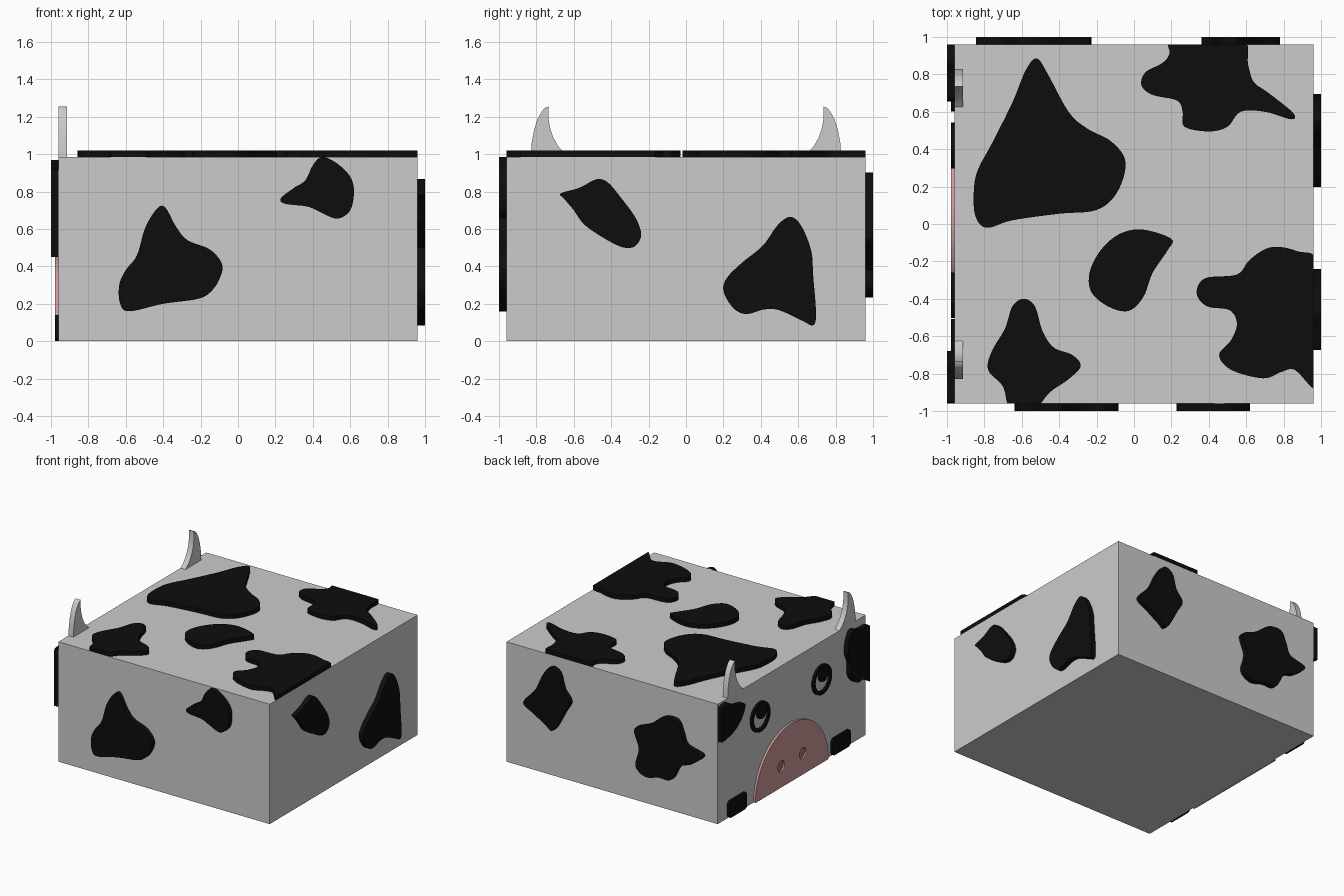
import bpy, math
from mathutils import Matrix, Vector

if "Cube" in bpy.data.objects:
    bpy.data.objects.remove(bpy.data.objects["Cube"])

H, TOP = 0.96, 0.985          # half width and height of the box
SIDES = {                      # plane: u axis, v axis, outward normal, distance
    "front": ((1, 0, 0), (0, 0, 1), (0, -1, 0), H),
    "back": ((-1, 0, 0), (0, 0, 1), (0, 1, 0), H),
    "right": ((0, 1, 0), (0, 0, 1), (1, 0, 0), H),
    "left": ((0, -1, 0), (0, 0, 1), (-1, 0, 0), H),
    "top": ((1, 0, 0), (0, 1, 0), (0, 0, 1), TOP),
}


def material(name, rgb):
    m = bpy.data.materials.new(name)
    m.diffuse_color = (*rgb, 1)
    m.use_nodes = True
    m.node_tree.nodes["Principled BSDF"].inputs["Base Color"].default_value = m.diffuse_color
    return m


BLACK = material("black", (0.004, 0.004, 0.004))
PINK = material("pink", (0.62, 0.33, 0.33))
DARK_PINK = material("dark_pink", (0.35, 0.17, 0.18))


def plate(name, side, loops, thick, mat=None, start=0.0):
    """Extrude 2D loops (inner loops become holes) outward from one side."""
    u, v, n, d = SIDES[side]
    flip = -1 if side in ("back", "left") else 1   # points use world x / y
    cu = bpy.data.curves.new(name, 'CURVE')
    cu.dimensions, cu.fill_mode, cu.extrude = '2D', 'BOTH', thick / 2
    for pts in loops:
        s = cu.splines.new('POLY')
        s.points.add(len(pts) - 1)
        for p, (a, b) in zip(s.points, pts):
            p.co = (a * flip, b, 0, 1)
        s.use_cyclic_u = True
    tmp = bpy.data.objects.new(name + "_tmp", cu)
    bpy.context.collection.objects.link(tmp)
    dg = bpy.context.evaluated_depsgraph_get()
    me = bpy.data.meshes.new_from_object(tmp.evaluated_get(dg))
    bpy.data.objects.remove(tmp)
    m = Matrix((u, v, n)).transposed().to_4x4()
    m.translation = Vector(n) * (d + start + thick / 2)
    me.transform(m)
    me.materials.clear()
    if mat:
        me.materials.append(mat)
    ob = bpy.data.objects.new(name, me)
    bpy.context.collection.objects.link(ob)
    bpy.ops.object.select_all(action='DESELECT')
    ob.select_set(True)
    bpy.context.view_layer.objects.active = ob
    bpy.ops.object.shade_smooth_by_angle(angle=math.radians(35))
    return ob


def smooth(pts, steps=6):
    """Closed smooth curve through the points."""
    out, n = [], len(pts)
    for i in range(n):
        a, b, c, d = (Vector(pts[(i + k) % n]) for k in (-1, 0, 1, 2))
        for k in range(steps):
            t = k / steps
            out.append(0.5 * (2 * b + (c - a) * t + (2 * a - 5 * b + 4 * c - d) * t * t
                              + (3 * b - 3 * c + d - a) * t ** 3))
    return out


def patch(name, side, pts):
    """Raised black hide patch, cut off at the box edges."""
    vmax = H if side == "top" else TOP
    loop = []
    for p in smooth(pts):
        q = (max(-H, min(H, p.x)), max(-H, min(vmax, p.y)))
        if not loop or (Vector(q) - Vector(loop[-1])).length > 1e-4:
            loop.append(q)
    plate(name, side, [loop], 0.035 if side == "top" else 0.04, BLACK)


def circle(x, y, r, a0=0.0, a1=2 * math.pi, n=32):
    full = a1 - a0 > 6.2
    return [(x + r * math.cos(a0 + (a1 - a0) * i / n), y + r * math.sin(a0 + (a1 - a0) * i / n))
            for i in range(n if full else n + 1)]


# Body box
bpy.ops.mesh.primitive_cube_add(size=1, location=(0, 0, TOP / 2))
body = bpy.context.object
body.name = "body"
body.scale = (2 * H, 2 * H, TOP)

# Patches on the top
patch("top_patch_large", "top", [(-.52, .885), (-.46, .8), (-.35, .6), (-.25, .51), (-.12, .44), (-.045, .33),
      (-.09, .17), (-.2, .075), (-.4, .055), (-.65, .02), (-.79, -.02), (-.85, .05), (-.855, .2), (-.83, .3),
      (-.76, .43), (-.65, .65), (-.58, .82)])
patch("top_patch_back", "top", [(.21, 1.0), (.19, .91), (.15, .86), (.06, .81), (.04, .74), (.1, .69), (.23, .66),
      (.26, .6), (.27, .52), (.4, .495), (.5, .52), (.57, .6), (.7, .6), (.84, .56), (.85, .595), (.72, .7),
      (.64, .76), (.61, .85), (.57, 1.0)])
patch("top_patch_middle", "top", [(.05, -.03), (.2, -.08), (.18, -.14), (.1, -.26), (.05, -.39), (-.03, -.465),
      (-.14, -.44), (-.23, -.36), (-.235, -.25), (-.17, -.13), (-.07, -.05)])
patch("top_patch_front", "top", [(-.59, -.4), (-.53, -.44), (-.49, -.57), (-.43, -.66), (-.33, -.7), (-.285, -.76),
      (-.35, -.83), (-.45, -.9), (-.54, -1.0), (-.66, -1.0), (-.7, -.87), (-.78, -.78), (-.76, -.68), (-.69, -.56),
      (-.65, -.44)])
patch("top_patch_corner", "top", [(1.0, -.24), (.87, -.145), (.73, -.125), (.62, -.19), (.55, -.27), (.38, -.29),
      (.335, -.37), (.39, -.44), (.51, -.46), (.55, -.53), (.52, -.62), (.455, -.7), (.52, -.78), (.69, -.825),
      (.79, -.79), (.86, -.78), (1.0, -.86)])

# Patches on the front
patch("front_patch_large", "front", [(-.405, .725), (-.33, .61), (-.27, .54), (-.15, .49), (-.085, .41), (-.1, .33),
      (-.15, .26), (-.22, .225), (-.4, .2), (-.58, .16), (-.63, .2), (-.635, .3), (-.6, .38), (-.54, .46),
      (-.49, .62)])
patch("front_patch_small", "front", [(.45, .985), (.53, .95), (.6, .88), (.62, .8), (.6, .7), (.53, .655),
      (.44, .69), (.37, .72), (.25, .735), (.23, .765), (.3, .82), (.36, .86), (.4, .94)])

# Patches on the right
patch("right_patch_small", "right", [(-.67, .79), (-.57, .82), (-.48, .865), (-.42, .85), (-.35, .77), (-.27, .66),
      (-.24, .57), (-.27, .51), (-.33, .5), (-.42, .54), (-.54, .62), (-.6, .7), (-.65, .76)])
patch("right_patch_large", "right", [(.56, .665), (.62, .61), (.67, .48), (.68, .35), (.695, .15), (.68, .085),
      (.62, .11), (.5, .165), (.42, .17), (.32, .145), (.25, .18), (.2, .27), (.22, .34), (.3, .42), (.41, .51),
      (.49, .62)])

# Patches on the back
patch("back_patch_large", "back", [(-.23, .6), (-.36, .67), (-.49, .765), (-.61, .77), (-.66, .68), (-.7, .59),
      (-.845, .54), (-.75, .45), (-.64, .4), (-.56, .27), (-.45, .26), (-.33, .235), (-.24, .3), (-.27, .45)])
patch("back_patch_small", "back", [(.54, .9), (.46, .87), (.42, .75), (.36, .66), (.41, .56), (.51, .39),
      (.58, .42), (.68, .48), (.78, .55), (.67, .685), (.61, .81)])

# Patches on the face side
patch("face_patch_back", "left", [(1.0, .92), (.88, .97), (.8, .925), (.66, .885), (.69, .796), (.77, .727),
      (.88, .69), (1.0, .7)])
patch("face_patch_front", "left", [(-1.0, .87), (-.83, .925), (-.74, .95), (-.69, .87), (-.68, .78), (-.71, .7),
      (-.72, .58), (-.8, .5), (-.88, .5), (-1.0, .47)])

# Muzzle with recessed nostrils
MID = 0.02
nostrils = [circle(MID + s * 0.14, 0.175, 0.045, n=20) for s in (-1, 1)]
plate("muzzle", "left", [circle(MID, 0, 0.475, 0, math.pi, 48)] + nostrils, 0.018, PINK)
for k, hole in enumerate(nostrils):
    plate("nostril_%d" % k, "left", [hole], 0.005, DARK_PINK)

# Eyes (ring and pupil) and hooves
for s, tag in ((1, "back"), (-1, "front")):
    y = MID + s * 0.4
    plate("eye_ring_" + tag, "left", [circle(y, .68, .122), circle(y, .68, .093)], 0.018, BLACK)
    plate("pupil_" + tag, "left", [circle(y - .015, .715, .056)], 0.018, BLACK)
    y, r = (0.72 if s > 0 else -0.625), 0.03
    hoof = []
    for i, (a, b) in enumerate(((1, 1), (-1, 1), (-1, 0), (1, 0))):
        hoof += circle(y + a * (.118 - r), .14 - r if b else r, r, i * math.pi / 2, (i + 1) * math.pi / 2, 6)
    plate("hoof_" + tag, "left", [hoof], 0.018, BLACK)

# Horns: thin curved blades flush with the face, mirrored across the middle
horn = [(.83, .985), (.825, 1.06), (.812, 1.13), (.795, 1.185), (.77, 1.23), (.755, 1.247), (.735, 1.255),
        (.735, 1.19), (.727, 1.14), (.71, 1.09), (.685, 1.045), (.655, 1.01), (.625, .985)]
for s, tag in ((1, "back"), (-1, "front")):
    plate("horn_" + tag, "left", [[(s * y, z) for y, z in horn]], 0.045, None, -0.045)
